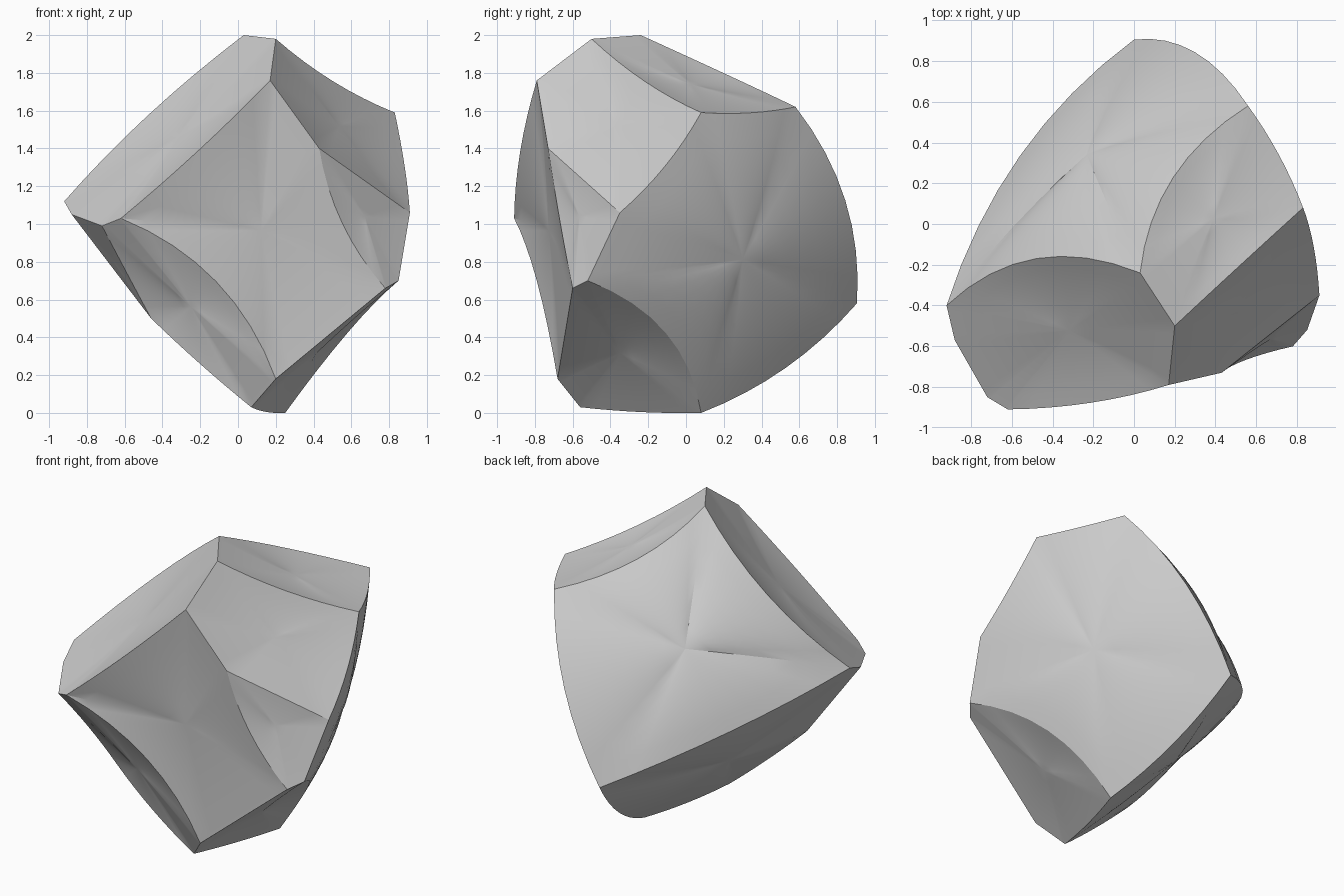
import bpy, bmesh
from mathutils import Vector

if "Cube" in bpy.data.objects:
    bpy.data.objects.remove(bpy.data.objects["Cube"])

# Corner points where the chipped facets of the boulder meet
CORNERS = {
    'A': (.20, -.50, 1.98), 'B': (.03, -.24, 2.0), 'C': (.17, -.79, 1.76),
    'D': (.83, .08, 1.59), 'E': (.56, .58, 1.62), 'F': (.91, -.35, 1.06),
    'G': (.85, -.52, .70), 'H': (.78, -.60, .66), 'I': (.20, -.68, .18),
    'J': (.07, -.56, .03), 'K': (.25, .08, 0), 'L': (-.62, -.91, 1.03),
    'M': (-.92, -.40, 1.12), 'N': (-.88, -.57, 1.05), 'O': (-.46, -.61, .50),
    'P': (.43, -.73, 1.40), 'Q': (0, .905, .58), 'R': (-.72, -.85, .99),
}
# One point that each curved ridge passes through
BENDS = {
    'AD': (.48, -.24, 1.77), 'BE': (.20, .24, 1.78), 'BM': (-.45, -.165, 1.60),
    'DE': (.70, .36, 1.59), 'EQ': (.35, .81, 1.22), 'KQ': (.12, .53, .24),
    'GK': (.62, -.15, .47), 'DF': (.88, -.10, 1.32), 'MQ': (-.57, .32, .89),
    'CL': (-.23, -.88, 1.37), 'HP': (.54, -.67, 1.03), 'IL': (-.12, -.79, .70),
    'JK': (.15, -.25, .005), 'JO': (-.19, -.60, .25), 'OR': (-.62, -.74, .80),
}
# Facets: corner loop and bulge (negative is a hollow)
FACETS = [
    ('CPHIL', -.03), ('ACPFD', -.03), ('PHGF', -.01), ('ABMNRLC', -.04),
    ('ABED', -.03), ('DEQKGF', .09), ('HGKJI', -.02), ('LROJI', -.02),
    ('BEQM', .11), ('MQKJON', .05), ('NRO', 0),
]
SEGS, RINGS = 8, 6
CENTRE = Vector((0, 0, 1))


def ridge(a, b):
    """Points from corner a up to (not including) b along a curved ridge."""
    key = ''.join(sorted(a + b))
    p, q = Vector(CORNERS[key[0]]), Vector(CORNERS[key[1]])
    m = Vector(BENDS.get(key, (p + q) / 2))
    k = (m - p).length / ((m - p).length + (q - m).length)
    pts = []
    for i in range(SEGS + 1):
        t = i / SEGS
        pts.append(p * ((t - k) * (t - 1) / k) + m * (t * (t - 1) / (k * (k - 1)))
                   + q * (t * (t - k) / (1 - k)))
    if a != key[0]:
        pts.reverse()
    return pts[:-1]


def facet(bm, loop, bulge):
    """Fill a closed ridge loop with a domed or hollowed patch."""
    rim = []
    for a, b in zip(loop, loop[1:] + loop[0]):
        rim += ridge(a, b)
    n = len(rim)
    mid, area = Vector(), 0
    normal = Vector()
    for i in range(n):
        step = (rim[i] - rim[i - 1]).length
        mid += (rim[i] + rim[i - 1]) / 2 * step
        area += step
        normal += rim[i - 1].cross(rim[i])
    mid /= area
    normal.normalize()
    if normal.dot(mid - CENTRE) < 0:
        normal.negate()
    rings = []
    for r in range(RINGS):
        t = 1 - r / RINGS
        rings.append([bm.verts.new(mid + (p - mid) * t + normal * bulge * (1 - t * t))
                      for p in rim])
    tip = bm.verts.new(mid + normal * bulge)
    for outer, inner in zip(rings, rings[1:]):
        for i in range(n):
            bm.faces.new((outer[i - 1], outer[i], inner[i], inner[i - 1]))
    for i in range(n):
        bm.faces.new((rings[-1][i - 1], rings[-1][i], tip))


# Boulder
bm = bmesh.new()
for loop, bulge in FACETS:
    facet(bm, loop, bulge)
bmesh.ops.remove_doubles(bm, verts=bm.verts, dist=.0005)
bmesh.ops.recalc_face_normals(bm, faces=bm.faces)
mesh = bpy.data.meshes.new('boulder')
bm.to_mesh(mesh)
bm.free()
boulder = bpy.data.objects.new('boulder', mesh)
bpy.context.collection.objects.link(boulder)
bpy.context.view_layer.objects.active = boulder
boulder.select_set(True)
bpy.ops.object.shade_smooth_by_angle(angle=.4)
